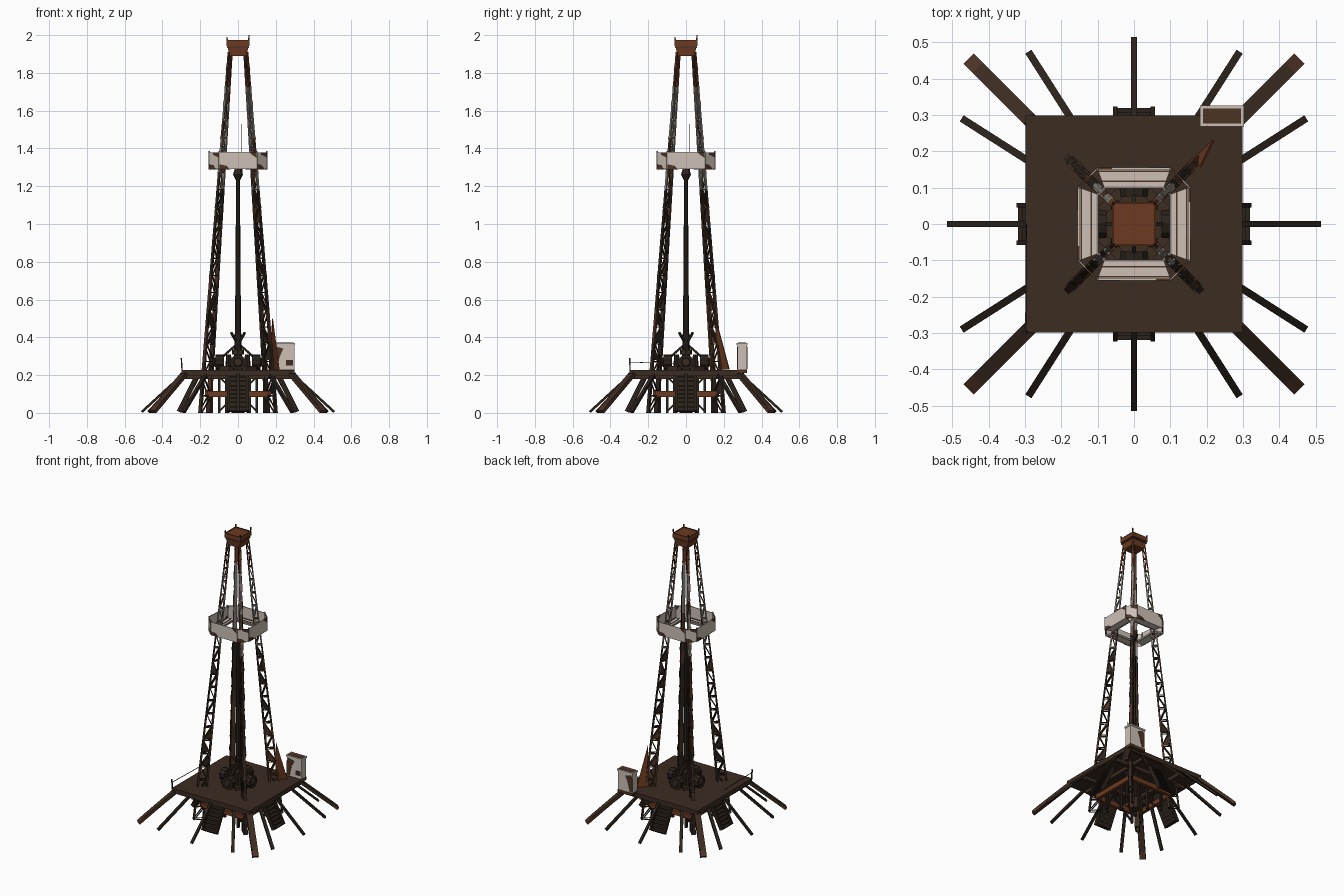
import bpy, bmesh, math, random
from mathutils import Vector, Matrix

if "Cube" in bpy.data.objects:
    bpy.data.objects.remove(bpy.data.objects["Cube"])

random.seed(4)
COLS = [("dark_brown", (0.044, 0.025, 0.015)), ("blackened_steel", (0.024, 0.016, 0.011)),
        ("rust", (0.15, 0.042, 0.015)), ("pale_paint", (0.61, 0.53, 0.47)),
        ("grey_steel", (0.24, 0.21, 0.18)), ("brown_rust", (0.075, 0.033, 0.018))]
MATS = []
for n, c in COLS:
    m = bpy.data.materials.new(n)
    m.diffuse_color = (*c, 1)
    m.use_nodes = True
    m.node_tree.nodes["Principled BSDF"].inputs["Base Color"].default_value = m.diffuse_color
    MATS.append(m)
BROWN, BLACK, RUST, PALE, GREY, BRUST = range(6)


class Part:
    """One object gathered from boxes, bars, drums and plates."""
    def __init__(self, name):
        self.name, self.bm = name, bmesh.new()

    def paint(self, verts, mat):
        for f in {f for v in verts for f in v.link_faces}:
            f.material_index = mat

    def box(self, lo, hi, mat, bottom=1.0):
        lo, hi = Vector(lo), Vector(hi)
        c = (lo + hi) / 2
        M = Matrix.Translation(c) @ Matrix.Diagonal((*(hi - lo), 1))
        vs = bmesh.ops.create_cube(self.bm, size=1, matrix=M)["verts"]
        for v in vs:
            if v.co.z < c.z:
                v.co.x, v.co.y = c.x + (v.co.x - c.x) * bottom, c.y + (v.co.y - c.y) * bottom
        self.paint(vs, mat)

    def bar(self, a, b, w, h, mat, up=(0, 0, 1)):
        a, b = Vector(a), Vector(b)
        d = (b - a).normalized()
        s = Vector(up).cross(d)
        s = s.normalized() if s.length > 1e-3 else Vector((1, 0, 0))
        u = d.cross(s)
        R = Matrix((s, u, d)).transposed().to_4x4()
        M = Matrix.Translation((a + b) / 2) @ R @ Matrix.Diagonal((w, h, (b - a).length, 1))
        self.paint(bmesh.ops.create_cube(self.bm, size=1, matrix=M)["verts"], mat)

    def drum(self, a, b, r1, r2, mat, n=8):
        a, b = Vector(a), Vector(b)
        M = Matrix.Translation((a + b) / 2) @ (b - a).to_track_quat('Z', 'Y').to_matrix().to_4x4()
        vs = bmesh.ops.create_cone(self.bm, cap_ends=True, segments=n, radius1=r1, radius2=r2,
                                   depth=(b - a).length, matrix=M)["verts"]
        self.paint(vs, mat)

    def plate(self, pts, thick, mat):
        vs = [self.bm.verts.new(p) for p in pts]
        f = self.bm.faces.new(vs)
        f.normal_update()
        n = f.normal.copy()
        ext = bmesh.ops.extrude_face_region(self.bm, geom=[f], use_keep_orig=True)["geom"]
        nv = [e for e in ext if isinstance(e, bmesh.types.BMVert)]
        for v in nv:
            v.co += n * thick
        self.paint(vs + nv, mat)

    def done(self):
        for v in self.bm.verts:
            v.co.z = max(v.co.z, 0)
        bmesh.ops.recalc_face_normals(self.bm, faces=self.bm.faces)
        me = bpy.data.meshes.new(self.name)
        self.bm.to_mesh(me)
        self.bm.free()
        for m in MATS:
            me.materials.append(m)
        ob = bpy.data.objects.new(self.name, me)
        bpy.context.collection.objects.link(ob)


def spin(p, k):
    return Matrix.Rotation(k * math.pi / 2, 3, 'Z') @ Vector(p)


# Deck with edge beams and joists
p = Part("deck")
p.box((-.297, -.297, .205), (.297, .297, .228), BROWN)
for k in range(4):
    p.bar(spin((-.298, -.293, .212), k), spin((.298, -.293, .212), k), .012, .032, BROWN)
    p.bar(spin((-.28, -.15, .193), k), spin((.28, -.15, .193), k), .025, .026, BROWN)
p.done()

# Splayed ground struts
p = Part("ground_struts")
for k in range(4):
    def S(a, b, w, h, m):
        p.bar(spin(a, k), spin(b, k), w, h, m)
    S((.285, .285, .205), (.425, .425, .038), .04, .02, BROWN)
    S((.425, .425, .038), (.45, .45, .006), .04, .02, BRUST)
    S((.285, 0, .21), (.51, 0, .004), .016, .014, BLACK)
    S((.285, .17, .205), (.47, .288, .005), .02, .014, BLACK)
    S((.285, -.17, .205), (.47, -.288, .005), .02, .014, BLACK)
p.done()

# Stairs on all four sides
p = Part("stairs")
for k in range(4):
    for x in (-.052, .052):
        p.bar(spin((x, -.312, .006), k), spin((x, -.215, .2), k), .012, .026, BLACK)
    p.bar(spin((0, -.3, .006), k), spin((0, -.2, .2), k), .1, .005, BLACK)
    for i in range(9):
        t = (i + .5) / 9
        p.bar(spin((-.05, -.312 + .1 * t, .2 * t), k), spin((.05, -.312 + .1 * t, .2 * t), k),
              .024, .007, BLACK)
p.done()

# Substructure below the deck
p = Part("substructure")
for k in range(4):
    p.bar(spin((-.165, -.165, .1), k), spin((.165, -.165, .1), k), .022, .032, RUST)
    for x in (-.1, .1):
        p.bar(spin((x, -.14, 0), k), spin((x, -.14, .2), k), .014, .014, BLACK, (0, 1, 0))
    p.bar(spin((-.1, -.14, .01), k), spin((.1, -.14, .19), k), .01, .01, BLACK)
    p.bar(spin((.06, .06, 0), k), spin((.06, .06, .2), k), .016, .016, BLACK, (0, 1, 0))
p.drum((0, 0, 0), (0, 0, .2), .035, .035, BROWN)
p.done()

# Four radial lattice legs
N = 21
def tone(z, k):
    r = random.random()
    if z > 1.72:
        return RUST if r < .65 else BRUST
    if z > 1.2:
        return GREY if r < .85 else BRUST
    if k == 0 and .22 < z < .6:
        return BRUST
    return BLACK if r < .65 else (BROWN if r < .85 else BRUST)

for k, name in enumerate(("back_right", "back_left", "front_left", "front_right")):
    p = Part("derrick_leg_" + name)
    tang = spin((-1, 1, 0), k).normalized()
    def P(i, inner, side=0):
        z = 1.91 * i / N
        r = (.156 - .0625 * z) if inner else (.2 - .079 * z)
        return spin((r, r, z), k) + tang * side * (.012 - .003 * z)
    for i in range(N):
        z = 1.91 * (i + .5) / N
        w = .012 - .003 * z
        for inner in (0, 1):
            p.bar(P(i, inner), P(i + 1, inner), 2 * w + .006 if inner else 1.6 * w, w,
                  tone(z, k), spin((1, 1, 0), k))
        a = i % 2
        for s in (-1, 1):
            p.bar(P(i, a, s), P(i + 1, 1 - a, s), .006, .006, tone(z, k))
            p.bar(P(i, 0, s), P(i, 1, s), .006, .006, tone(z, k))
        # gusset plates filling some bays
        if z < 1.2 and random.random() < .4:
            p.plate([P(i, a), P(i + .15, 1 - a), P(i + 1, 1 - a)], .006, tone(z, k))
    p.done()

# Bent sheet leaning off the back right leg
p = Part("loose_sheet")
p.plate([(.185, .155, .5), (.22, .228, .23), (.165, .175, .23)], .005, RUST)
p.done()

# Octagonal working platform
p = Part("working_platform")
for k in range(4):
    def L(x, y, z):
        return spin((x, y, z), k)
    # tall pale panel, with rust patches as thin plates
    p.plate([L(-.097, -.15, 1.29), L(.097, -.15, 1.29), L(.097, -.15, 1.38), L(-.097, -.15, 1.38)], .005, PALE)
    p.plate([L(-.097, -.15, 1.289), L(-.04, -.15, 1.289), L(-.06, -.15, 1.308), L(-.097, -.15, 1.316)], .0062, BRUST)
    p.plate([L(.075, -.15, 1.366), L(.097, -.15, 1.35), L(.097, -.15, 1.381), L(.06, -.15, 1.381)], .0062, BRUST)
    # walkway floor, rust joint and inner kerb
    p.plate([L(-.1, -.15, 1.293), L(.1, -.15, 1.293), L(.082, -.1, 1.293), L(-.082, -.1, 1.293)], .008, PALE)
    p.bar(L(-.09, -.118, 1.302), L(.09, -.118, 1.302), .004, .004, BRUST)
    p.bar(L(-.097, -.145, 1.302), L(.097, -.145, 1.302), .005, .004, BRUST)
    p.bar(L(-.082, -.1, 1.297), L(.082, -.1, 1.297), .006, .014, GREY)
    # chamfered corner panel
    p.plate([L(.1, -.151, 1.29), L(.151, -.1, 1.29), L(.151, -.1, 1.378), L(.1, -.151, 1.378)], .004, PALE)
    p.plate([L(.1, -.151, 1.289), L(.14, -.111, 1.289), L(.12, -.131, 1.312), L(.1, -.151, 1.318)], .0052, BRUST)
    p.plate([L(.125, -.126, 1.365), L(.151, -.1, 1.352), L(.151, -.1, 1.379), L(.118, -.133, 1.379)], .0052, BRUST)
    p.bar(L(.082, -.1, 1.296), L(.1, -.082, 1.296), .01, .01, GREY)
    for x, y in ((.1, -.152), (.152, -.1)):
        p.bar(L(x, y, 1.29), L(x, y, 1.386), .006, .006, GREY, (0, 1, 0))
p.done()

# Crown
p = Part("crown")
p.box((-.055, -.055, 1.89), (.055, .055, 1.945), RUST, .86)
p.box((-.06, -.06, 1.942), (.06, .06, 1.968), RUST)
for k in range(4):
    p.bar(spin((.056, .056, 1.96), k), spin((.058, .058, 2.0 if k == 0 else 1.99), k), .006, .006, BROWN, (0, 1, 0))
    p.bar(spin((-.058, -.058, 1.97), k), spin((.058, -.058, 1.97), k), .005, .006, RUST)
    p.bar(spin((-.055, -.056, 1.935), k), spin((.055, -.056, 1.935), k), .006, .008, BRUST)
p.done()

# Drill string, swivel head and hanging cable
p = Part("drill_string")
p.drum((0, 0, .22), (0, 0, .42), .024, .018, BLACK)
p.drum((0, 0, .42), (0, 0, 1.26), .016, .010, BLACK)
p.drum((0, 0, 1.235), (0, 0, 1.262), .014, .026, BLACK)
p.drum((0, 0, 1.262), (0, 0, 1.29), .026, .018, BROWN)
p.drum((.02, .02, 1.27), (.02, .02, 1.53), .003, .002, BLACK, 5)
p.done()

# Wellhead machinery on the deck
p = Part("wellhead")
p.drum((0, 0, .228), (0, 0, .27), .06, .05, BLACK, 10)
p.drum((0, 0, .31), (0, 0, .335), .032, .032, BROWN)
for k in range(4):
    p.drum(spin((.075, 0, .268), k), spin((.118, 0, .268), k), .041, .041, BLACK, 10)
    p.drum(spin((.118, 0, .268), k), spin((.128, 0, .268), k), .026, .02, BROWN)
    p.bar(spin((.09, .035, .235), k), spin((.035, .09, .235), k), .03, .025, BROWN)
    p.bar(spin((.09, 0, .29), k), spin((.01, 0, .36), k), .012, .012, BLACK)
    p.bar(spin((.005, .005, .37), k), spin((.036, .036, .425), k), .012, .009, BROWN)
    p.drum(spin((.05, .05, .228), k), spin((.05, .05, .31), k), .016, .014, BLACK)
p.done()

# Control cabinet with worn patches
p = Part("control_cabinet")
p.box((.185, .272, .222), (.298, .322, .366), PALE)
p.box((.181, .268, .36), (.302, .326, .371), PALE)
p.box((.183, .27, .21), (.3, .324, .23), BRUST)
p.box((.19, .276, .371), (.294, .318, .373), BRUST)
for y, t in ((.272, 1), (.322, -1)):
    pts = [(.185, y, .24), (.205, y, .232), (.222, y, .3), (.24, y, .34), (.2, y, .352), (.185, y, .33)]
    p.plate(pts if t > 0 else pts[::-1], .003, BRUST)
p.box((.255, .269, .25), (.29, .273, .28), BROWN)
p.done()

# Leftover railing at the front left corner
p = Part("broken_railing")
p.bar((-.296, -.296, .22), (-.3, -.298, .29), .007, .007, BROWN, (0, 1, 0))
p.bar((-.298, -.296, .268), (-.296, 0, .262), .003, .003, BLACK)
p.done()
